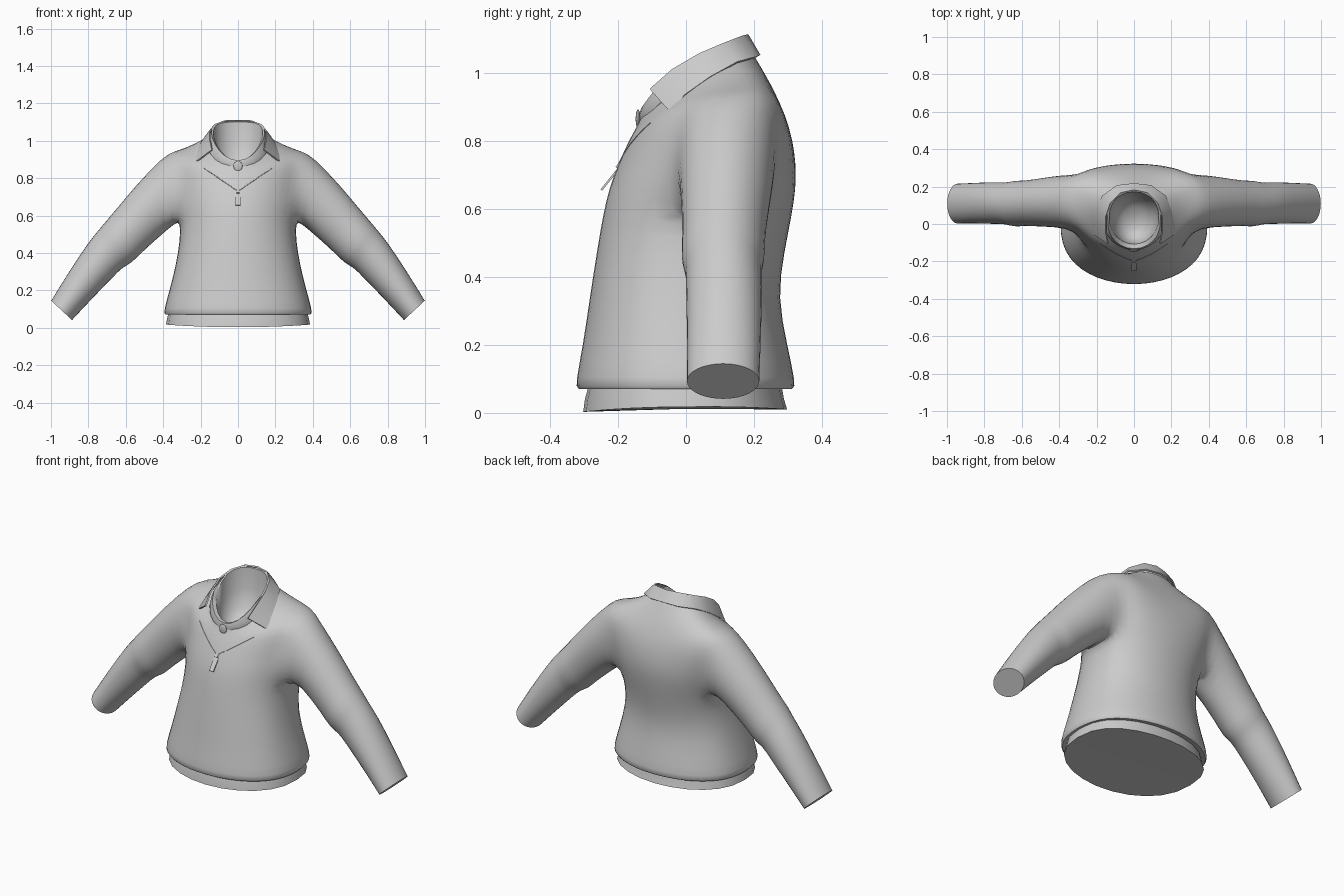
import bpy, bmesh, math
from mathutils import Vector
from mathutils.bvhtree import BVHTree

if "Cube" in bpy.data.objects:
    bpy.data.objects.remove(bpy.data.objects["Cube"])

N = 24


def ring(yf, zf, yb, zb, hw, ys, zs, p_front=1, p_back=1):
    """Tilted oval through a front, a back and two side points; p < 1 makes an end fuller."""
    my, mz, dy, dz = (yf + yb) / 2, (zf + zb) / 2, (yf - yb) / 2, (zf - zb) / 2
    pts = []
    for i in range(N):
        t = 2 * math.pi * i / N
        c, s = math.cos(t), math.sin(t)
        full = math.copysign(abs(c) ** (p_front if c > 0 else p_back), c)
        pts.append((hw * s, my + dy * full + (ys - my) * s * s, mz + dz * c + (zs - mz) * s * s))
    return pts


def loft(bm, rows, skip=lambda r, c: False):
    """Join rows of verts (closed rings) with quads."""
    n = len(rows[0])
    for r in range(len(rows) - 1):
        for c in range(n):
            if not skip(r, c):
                d = (c + 1) % n
                bm.faces.new((rows[r][c], rows[r][d], rows[r + 1][d], rows[r + 1][c]))


def add_rings(bm, table):
    return [[bm.verts.new(p) for p in ring(*row)] for row in table]


def crease_cap(bm, loop):
    """Close a ring with a face and keep its rim sharp."""
    layer = bm.edges.layers.float.get('crease_edge') or bm.edges.layers.float.new('crease_edge')
    for e in bm.faces.new(loop).edges:
        e[layer] = 1.0


def finish(ob, angle=40):
    bpy.ops.object.select_all(action='DESELECT')
    ob.select_set(True)
    bpy.context.view_layer.objects.active = ob
    bpy.ops.object.convert(target='MESH')
    bpy.ops.object.shade_smooth_by_angle(angle=math.radians(angle))
    return ob


def to_object(bm, name):
    bmesh.ops.recalc_face_normals(bm, faces=bm.faces)
    me = bpy.data.meshes.new(name)
    bm.to_mesh(me)
    bm.free()
    ob = bpy.data.objects.new(name, me)
    bpy.context.collection.objects.link(ob)
    return ob


# Sweater body: rolled lower edge up to the neckline
TORSO = [
    (-.285, .078, .28, .078, .365, 0, .078, .8, .8),
    (-.324, .064, .321, .064, .396, 0, .064, .8, .8),
    (-.327, .09, .324, .09, .402, 0, .09, .8, .8),
    (-.305, .2, .300, .2, .370, 0, .2, .8, .8),
    (-.285, .34, .271, .34, .334, 0, .34, .8, .8),
    (-.265, .47, .290, .47, .313, .03, .47, .78, .8),
    (-.247, .58, .312, .58, .312, .06, .57, .78, .72),
    (-.229, .66, .324, .66, .325, .08, .66, .8, .65),
    (-.202, .73, .324, .73, .338, .10, .74, .85, .62),
    (-.176, .79, .314, .80, .355, .12, .84, .9, .62),
    (-.153, .83, .294, .87, .352, .13, .943, .95, .68),
    (-.142, .85, .254, .96, .27, .10, .962, 1, .85),
    (-.136, .865, .204, 1.045, .180, .06, .993),
]
# Sleeve sections: top x, top z, bottom x, bottom z, centre y, half depth
SLEEVE = [
    (.400, .920, .333, .558, .122, .145),
    (.546, .767, .430, .475, .116, .133),
    (.655, .633, .510, .403, .111, .123),
    (.717, .562, .565, .345, .108, .127),
    (.744, .527, .615, .322, .110, .113),
    (.794, .470, .663, .273, .112, .115),
    (.904, .304, .783, .150, .112, .111),
    (1.0, .146, .886, .040, .109, .109),
]
LOW, HIGH = 6, 10

bm = bmesh.new()
rows = add_rings(bm, TORSO)
armhole = [c + k for c in (6, 18) for k in (-2, -1, 0, 1)]
loft(bm, rows, lambda r, c: LOW <= r < HIGH and c in armhole)

for side, col in ((1, 6), (-1, 18)):
    # Armhole border from the top middle, down the front, up the back
    path = [(HIGH, 0), (HIGH, 1), (HIGH, 2), (9, 2), (8, 2), (7, 2), (LOW, 2), (LOW, 1), (LOW, 0)]
    path += [(r, -d) for r, d in path[7:0:-1]]
    sleeve = [[rows[r][col - side * d] for r, d in path]]
    for xt, zt, xb, zb, yc, hy in SLEEVE:
        loop = []
        for k in range(16):
            a = 2 * math.pi * k / 16
            f = (1 + math.cos(a)) / 2
            loop.append(bm.verts.new((side * (xb + (xt - xb) * f), yc - hy * math.sin(a),
                                      zb + (zt - zb) * f)))
        sleeve.append(loop)
    loft(bm, sleeve)
    crease_cap(bm, sleeve[-1])

body = to_object(bm, "sweater_body")
body.modifiers.new("smooth", 'SUBSURF').levels = 1
finish(body, 50)

# Shirt hem showing below the sweater
bm = bmesh.new()
rows = add_rings(bm, [
    (-.285, .085, .28, .085, .370, 0, .085, .82, .82),
    (-.297, .04, .288, .04, .380, 0, .045, .82, .82),
    (-.302, .003, .297, .010, .385, 0, .018, .82, .82),
])
loft(bm, rows)
bmesh.ops.poke(bm, faces=[bm.faces.new(rows[-1])])
finish(to_object(bm, "shirt_hem"))

# Collar stand with the bowl-shaped inside of the neck
bm = bmesh.new()
rows = add_rings(bm, [
    (-.132, .85, .198, 1.03, .170, .05, .985, .7),
    (-.139, .872, .195, 1.06, .160, .05, 1.0, .6),
    (-.132, .895, .180, 1.105, .142, .045, 1.045, .6),
    (-.108, .892, .172, 1.10, .132, .045, 1.045, .8),
    (-.098, .84, .165, .98, .125, .045, .93),
    (-.075, .80, .140, .88, .100, .040, .85),
    (-.030, .78, .090, .82, .055, .035, .80),
])
loft(bm, rows)
bmesh.ops.poke(bm, faces=[bm.faces.new(rows[-1])])
finish(to_object(bm, "collar_stand"), 50)

# Folded collar leaf, half modelled and mirrored
TOP = [(0, .180, 1.11), (.07, .165, 1.107), (.125, .11, 1.085), (.149, .04, 1.055),
       (.150, -.04, 1.008), (.138, -.105, .950)]
EDGE = [(0, .215, 1.05), (.09, .205, 1.045), (.168, .15, 1.03), (.198, .07, .985),
        (.214, .0, .935), (.225, -.048, .886)]
bm = bmesh.new()
a, b = [[bm.verts.new(p) for p in line] for line in (TOP, EDGE)]
for i in range(len(a) - 1):
    bm.faces.new((a[i], b[i], b[i + 1], a[i + 1]))
collar = to_object(bm, "collar_leaf")
mirror = collar.modifiers.new("mirror", 'MIRROR')
mirror.use_clip = True
thick = collar.modifiers.new("thickness", 'SOLIDIFY')
thick.thickness, thick.offset = .008, 0
finish(collar)

# Faint V seam laid on the chest
tree = BVHTree.FromPolygons([v.co for v in body.data.vertices],
                            [p.vertices for p in body.data.polygons])
pts = []
for i in range(-10, 11):
    x = .018 * i
    hit = tree.ray_cast(Vector((x, -1, .73 + .68 * abs(x))), Vector((0, 1, 0)))[0]
    if hit:
        pts.append(hit)
curve = bpy.data.curves.new("chest_seam", 'CURVE')
curve.dimensions = '3D'
curve.bevel_depth, curve.bevel_resolution = .002, 1
spline = curve.splines.new('POLY')
spline.points.add(len(pts) - 1)
for p, co in zip(spline.points, pts):
    p.co = (*co, 1)
seam = bpy.data.objects.new("chest_seam", curve)
bpy.context.collection.objects.link(seam)
finish(seam)

# Collar button
bpy.ops.mesh.primitive_uv_sphere_add(segments=16, ring_count=8, location=(0, -.141, .864))
button = bpy.context.object
button.name = "collar_button"
button.scale = (.024, .007, .028)
finish(button)

# Zip slider and hanging pull tab
for name, loc, size in (("zip_slider", (0, -.195, .727), (.018, .014, .022)),
                        ("zip_pull", (0, -.219, .692), (.027, .006, .096))):
    bpy.ops.mesh.primitive_cube_add(size=1, location=loc, rotation=(-.675, 0, 0))
    part = bpy.context.object
    part.name = name
    part.scale = size
    finish(part)
